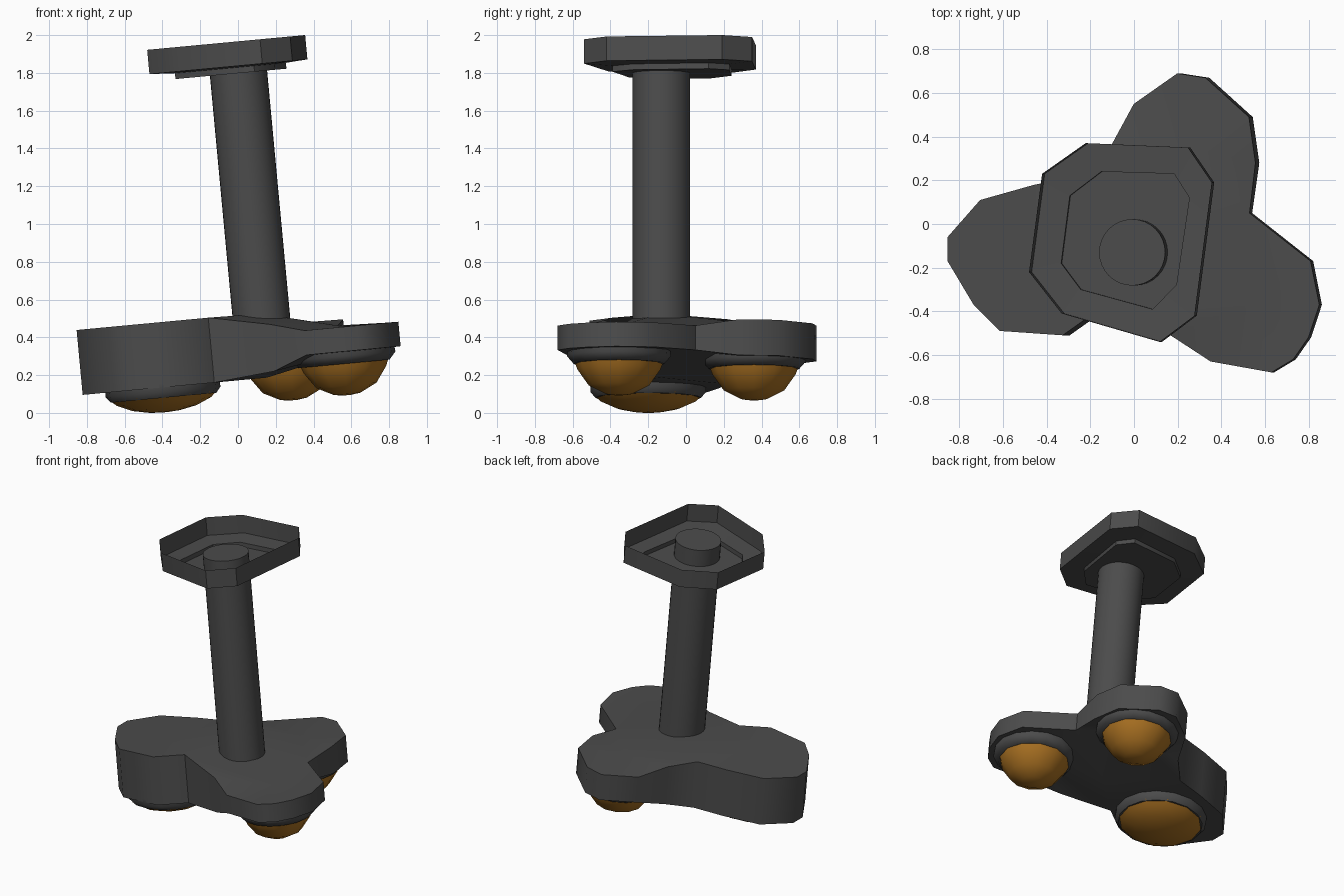
import bpy, bmesh, math
from mathutils import Matrix, Vector

if "Cube" in bpy.data.objects:
    bpy.data.objects.remove(bpy.data.objects["Cube"])

TILT = Matrix.Rotation(-math.atan(0.0935), 4, 'Y')   # the whole lamp leans to the left


def material(name, rgb):
    m = bpy.data.materials.new(name)
    m.diffuse_color = (*rgb, 1)
    m.use_nodes = True
    m.node_tree.nodes["Principled BSDF"].inputs["Base Color"].default_value = m.diffuse_color
    return m


DARK = material("dark_metal", (0.072, 0.072, 0.072))
AMBER = material("amber_glass", (0.40, 0.165, 0.016))


def finish(name, bm, mat, angle, fix_normals=True):
    if fix_normals:
        bmesh.ops.recalc_face_normals(bm, faces=bm.faces)
    bm.transform(TILT)
    me = bpy.data.meshes.new(name)
    bm.to_mesh(me)
    bm.free()
    me.materials.append(mat)
    ob = bpy.data.objects.new(name, me)
    bpy.context.collection.objects.link(ob)
    bpy.ops.object.select_all(action='DESELECT')
    ob.select_set(True)
    bpy.context.view_layer.objects.active = ob
    bpy.ops.object.shade_smooth_by_angle(angle=math.radians(angle))
    return ob


def loft(bm, rings, cap_first=False, cap_last=False):
    """Bridge successive rings of points."""
    vs = [[bm.verts.new(p) for p in r] for r in rings]
    n = len(vs[0])
    for a, b in zip(vs, vs[1:]):
        for i in range(n):
            j = (i + 1) % n
            bm.faces.new((a[i], a[j], b[j], b[i]))
    if cap_first:
        bm.faces.new(vs[0][::-1])
    if cap_last:
        bm.faces.new(vs[-1])


def lathe(name, centre, profile, sides, mat, angle, cap_first=False, cap_last=False):
    bm = bmesh.new()
    rings = [[(centre[0] + r * math.cos(2 * math.pi * i / sides),
               centre[1] + r * math.sin(2 * math.pi * i / sides), z)
              for i in range(sides)] for r, z in profile]
    loft(bm, rings, cap_first, cap_last)
    return finish(name, bm, mat, angle)


# Pole
POLE = (0.170, -0.13)
lathe("pole", POLE, [(0.152, 0.40), (0.152, 1.91)], 32, DARK, 40, True, True)

# Ceiling dish: open-topped shell with a stepped floor
outer = [(-0.04, 0.37), (0.43, 0.35), (0.54, 0.19), (0.46, -0.42),
         (0.30, -0.54), (-0.15, -0.41), (-0.30, -0.22), (-0.24, 0.23)]
inner = [(0.02, 0.24), (0.355, 0.23), (0.425, 0.12), (0.365, -0.28),
         (0.255, -0.39), (-0.075, -0.30), (-0.165, -0.18), (-0.125, 0.13)]
bm = bmesh.new()
loft(bm, [[(x, y, z) for x, y in o] for o, z in
          ((outer, 1.957), (outer, 1.828), (inner, 1.82), (inner, 1.789))], cap_last=True)
finish("ceiling_dish", bm, DARK, 40)

# Three-lobed body: outline points are x, y, top, bottom
hub = (POLE[0], POLE[1], 0.51, 0.17)
notch_ab = (-0.20, 0.22, 0.515, 0.17)
notch_bc = (0.57, 0.05, 0.41, 0.28)
notch_ca = (-0.11, -0.39, 0.515, 0.17)


def same(points, top, bottom):
    return [(x, y, top, bottom) for x, y in points]


lobe_left = [notch_ca] + same([(-0.28, -0.51), (-0.57, -0.49), (-0.69, -0.37), (-0.81, -0.17),
                               (-0.81, -0.06), (-0.66, 0.11), (-0.41, 0.18)],
                              0.515, 0.17) + [notch_ab]
lobe_back = [notch_ab, (-0.06, 0.36, 0.48, 0.20)] + same(
    [(0.04, 0.55), (0.24, 0.69), (0.37, 0.67), (0.57, 0.49), (0.60, 0.28)],
    0.44, 0.25) + [notch_bc]
lobe_front = [notch_bc] + same([(0.85, -0.17), (0.89, -0.37), (0.84, -0.52), (0.77, -0.62),
                                (0.67, -0.68), (0.39, -0.63)],
                               0.40, 0.27) + [(0.21, -0.51, 0.45, 0.20), notch_ca]
bm = bmesh.new()
cache = {}


def vert(p, k):
    key = (p, k)
    if key not in cache:
        cache[key] = bm.verts.new((p[0], p[1], p[k]))
    return cache[key]


for points, mid in ((lobe_left, (-0.385, -0.20, 0.515, 0.17)),
                    (lobe_back, (0.30, 0.35, 0.445, 0.25)),
                    (lobe_front, (0.585, -0.36, 0.405, 0.26))):
    loop = points + [hub]
    for a, b in zip(loop, loop[1:] + loop[:1]):          # top and bottom fans
        for k in (2, 3):
            bm.faces.new((vert(a, k), vert(b, k), vert(mid, k)))
    for a, b in zip(points, points[1:]):                 # outer wall
        bm.faces.new((vert(a, 2), vert(b, 2), vert(b, 3), vert(a, 3)))
finish("lamp_body", bm, DARK, 45)

# Lamp rings and glass domes under each lobe
small_ring = [(0.27, 0.30), (0.275, 0.245), (0.24, 0.205), (0.215, 0.205)]
small_dome = [(0.235, 0.215), (0.22, 0.175), (0.16, 0.09), (0.07, 0.045), (0.02, 0.038)]
big_ring = [(0.305, 0.19), (0.305, 0.145), (0.28, 0.115), (0.25, 0.115)]
big_dome = [(0.285, 0.125), (0.25, 0.095), (0.17, 0.06), (0.08, 0.042), (0.02, 0.038)]
for label, centre, ring, dome in (("left", (-0.385, -0.20), big_ring, big_dome),
                                  ("back", (0.30, 0.36), small_ring, small_dome),
                                  ("front", (0.585, -0.355), small_ring, small_dome)):
    lathe(label + "_lamp_ring", centre, ring, 16, DARK, 50)
    lathe(label + "_lamp_glass", centre, dome, 12, AMBER, 60, cap_last=True)

# Stand the model on z = 0
low = min(v.co.z for o in bpy.data.objects for v in o.data.vertices)
for o in bpy.data.objects:
    o.data.transform(Matrix.Translation(Vector((0, 0, -low))))
